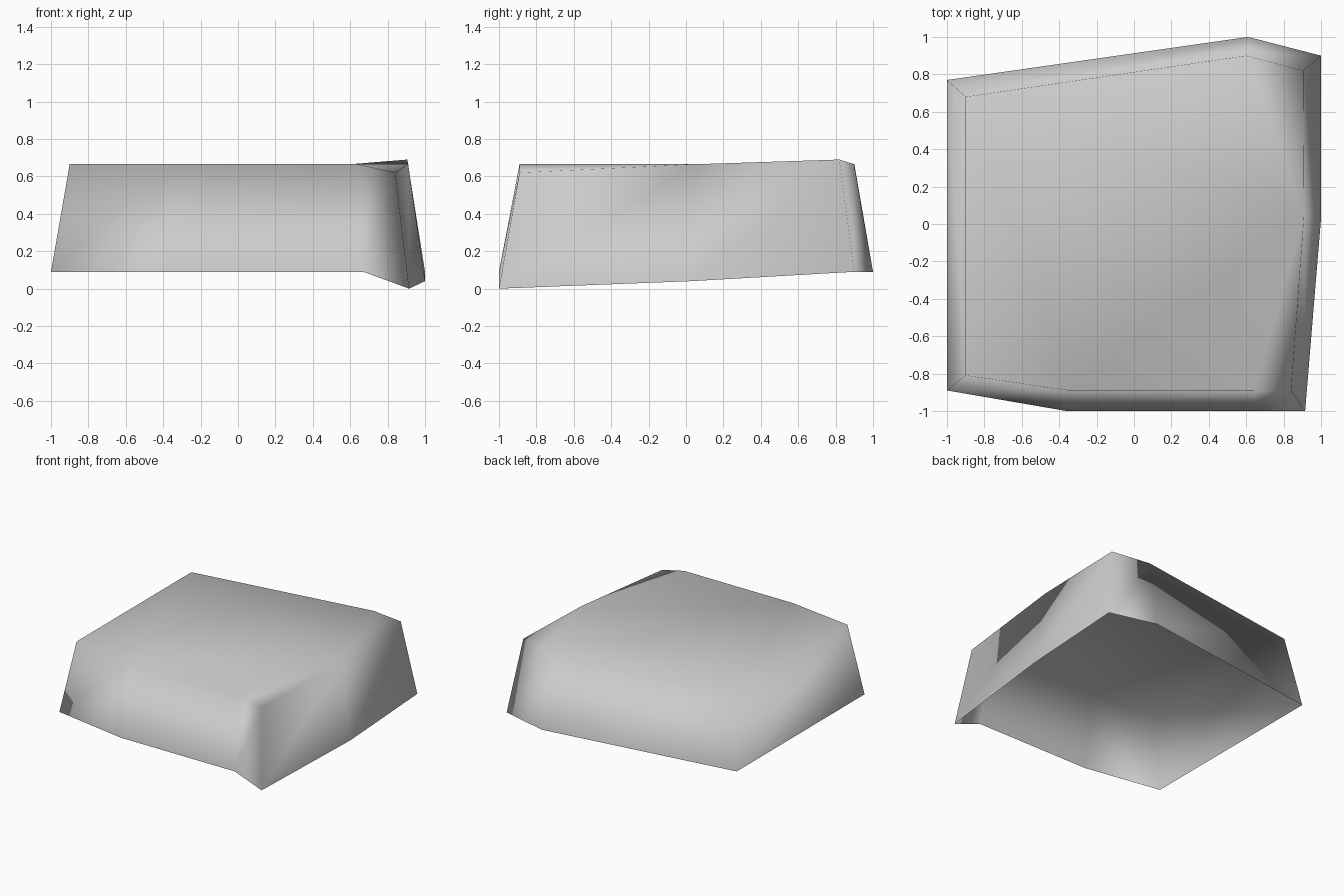
import bpy
import bmesh

cube = bpy.data.objects.get("Cube")
if cube:
    bpy.data.objects.remove(cube, do_unlink=True)

# Plain stone colour
stone = bpy.data.materials.new("light_grey_stone")
stone.use_nodes = True
colour = (0.6, 0.6, 0.6, 1)
stone.diffuse_color = colour
stone.node_tree.nodes["Principled BSDF"].inputs["Base Color"].default_value = colour

# Outlines run counter-clockwise from the front corner on the -x side
base_outline = [(-1, -.89, .09), (-.36, -1, .09), (.67, -1, .09), (.915, -1, 0),
                (1, .03, .04), (1, .9, .09), (.61, 1, .09), (-1, .77, .09)]
top_outline = [(-.9, -.81, .665), (-.35, -.89, .665), (.64, -.89, .665), (.84, -.89, .62),
               (.91, .05, .665), (.905, .82, .69), (.6, .9, .665), (-.9, .68, .665)]

bm = bmesh.new()
base = [bm.verts.new(p) for p in base_outline]
top = [bm.verts.new(p) for p in top_outline]

# Sloping walls, open underneath
count = len(base)
for i in range(count):
    j = (i + 1) % count
    bm.faces.new((base[i], base[j], top[j], top[i]))

# Flat top with one dipped and one raised corner
bm.faces.new([top[i] for i in (0, 1, 2, 4, 6, 7)])
bm.faces.new(top[2:5])
bm.faces.new(top[4:7])

mesh = bpy.data.meshes.new("stone_slab")
bm.to_mesh(mesh)
bm.free()
mesh.materials.append(stone)
mesh.shade_smooth()
slab = bpy.data.objects.new("stone_slab", mesh)
bpy.context.collection.objects.link(slab)

# Soft rim shading that keeps the top looking flat
soft = slab.modifiers.new("soft_rim", "WEIGHTED_NORMAL")
soft.mode = "FACE_AREA"
